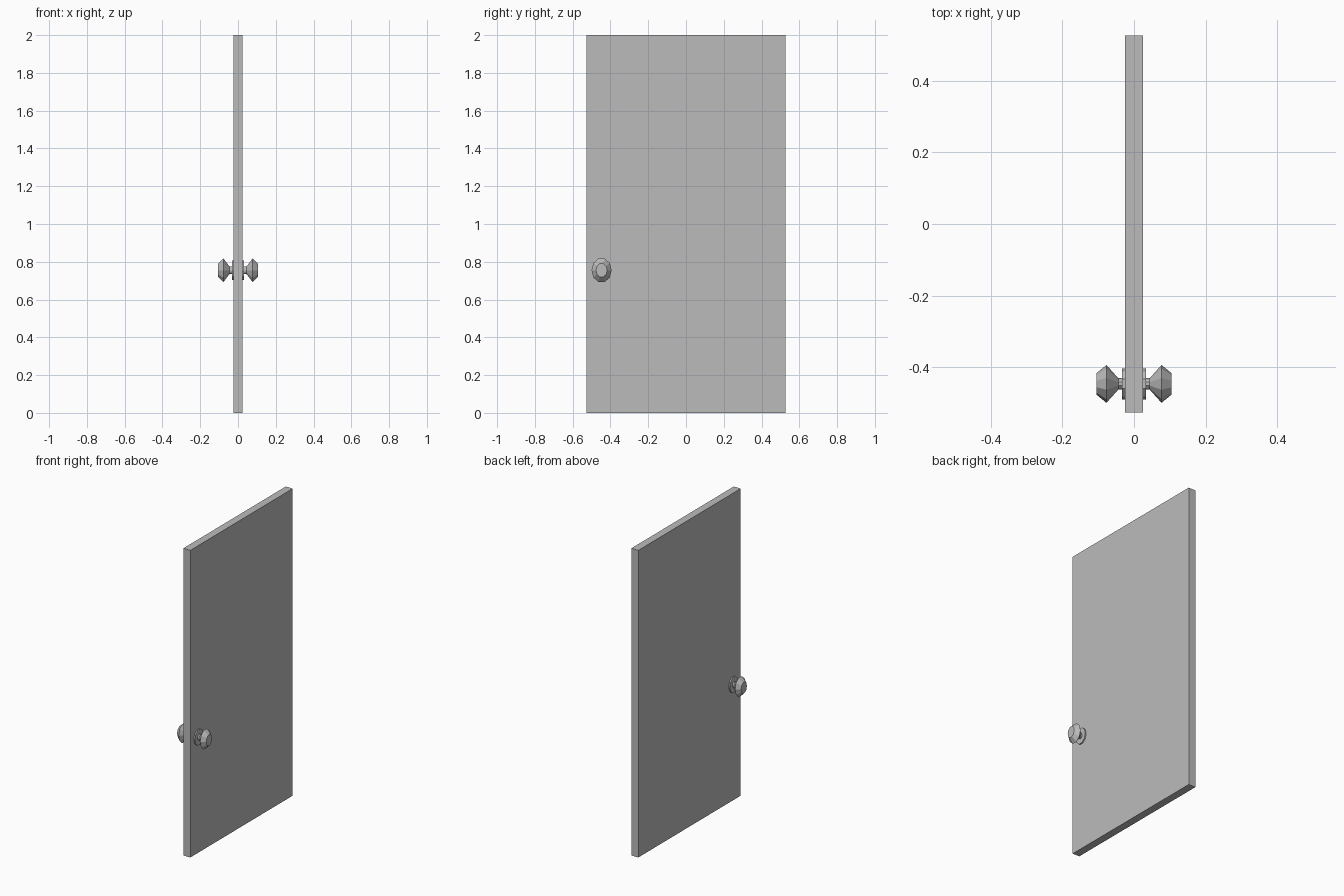
import bpy, bmesh, math

if "Cube" in bpy.data.objects:
    bpy.data.objects.remove(bpy.data.objects["Cube"])

grey = bpy.data.materials.new("plain grey")
grey.diffuse_color = (0.5, 0.5, 0.5, 1)
grey.use_nodes = True
grey.node_tree.nodes["Principled BSDF"].inputs["Base Color"].default_value = grey.diffuse_color


def make_object(name, bm):
    bmesh.ops.recalc_face_normals(bm, faces=bm.faces)
    mesh = bpy.data.meshes.new(name)
    bm.to_mesh(mesh)
    bm.free()
    mesh.materials.append(grey)
    obj = bpy.data.objects.new(name, mesh)
    bpy.context.collection.objects.link(obj)
    return obj


def turned(name, profile, side, sides=10, y=-0.447, z=0.755, stretch=1.24):
    """Faceted turning along x from (x, radius) pairs, taller than wide."""
    bm = bmesh.new()
    rings = []
    for x, r in profile:
        rings.append([bm.verts.new((side * x,
                                    y + r * math.cos(math.tau * i / sides),
                                    z + stretch * r * math.sin(math.tau * i / sides)))
                      for i in range(sides)])
    for a, b in zip(rings, rings[1:]):
        for i in range(sides):
            j = (i + 1) % sides
            bm.faces.new((a[i], a[j], b[j], b[i]))
    bm.faces.new(rings[0])
    bm.faces.new(rings[-1])
    return make_object(name, bm)


# Door slab
bm = bmesh.new()
bmesh.ops.create_cube(bm, size=1)
bmesh.ops.scale(bm, vec=(0.05, 1.054, 2.0), verts=bm.verts)
bmesh.ops.translate(bm, vec=(0, 0, 1), verts=bm.verts)
make_object("door_slab", bm)

# Matching backplate, neck and knob on both faces
for label, side in (("right", 1), ("left", -1)):
    turned(f"{label}_backplate", [(0.02, 0.043), (0.033, 0.043)], side)
    turned(f"{label}_neck", [(0.03, 0.016), (0.046, 0.016)], side)
    turned(f"{label}_knob",
           [(0.044, 0.016), (0.077, 0.053), (0.105, 0.030)], side)
